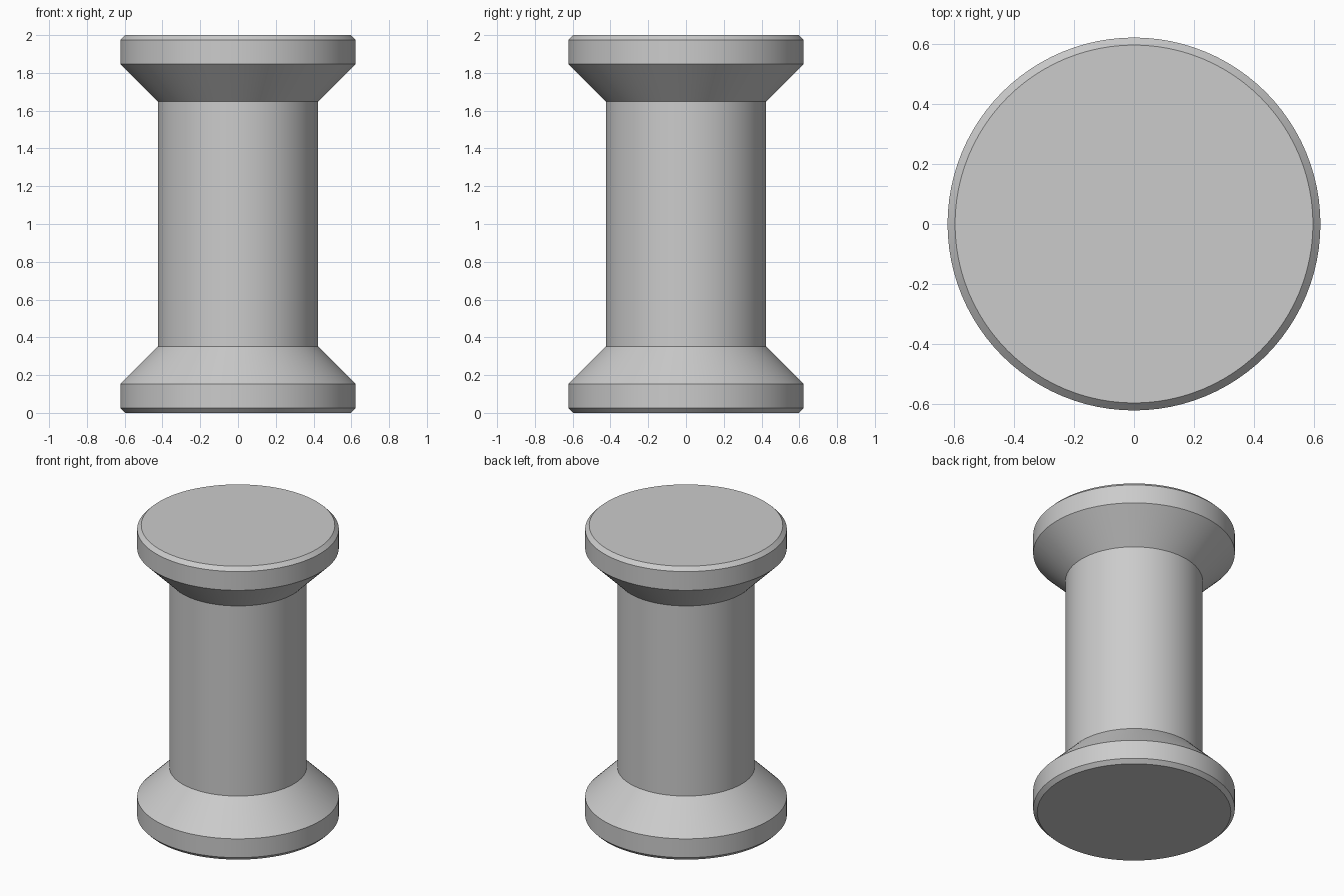
import bpy
import bmesh
import math

cube = bpy.data.objects.get("Cube")
if cube:
    bpy.data.objects.remove(cube, do_unlink=True)

SEGMENTS = 96
HEIGHT = 2.0
RIM_R, SHAFT_R, BEVEL = 0.623, 0.424, 0.025
RIM_TOP, CONE_TOP = 0.153, 0.352

grey = bpy.data.materials.new("light_grey")
grey.use_nodes = True
colour = (0.6, 0.6, 0.6, 1)
grey.diffuse_color = colour
grey.node_tree.nodes["Principled BSDF"].inputs["Base Color"].default_value = colour

# Lower half profile (radius, height), mirrored for the upper flange
lower = [(RIM_R - BEVEL, 0), (RIM_R, BEVEL), (RIM_R, RIM_TOP), (SHAFT_R, CONE_TOP)]
profile = lower + [(r, HEIGHT - z) for r, z in reversed(lower)]

# Lathe the spool body
bm = bmesh.new()
rings = []
for r, z in profile:
    ring = []
    for i in range(SEGMENTS):
        a = math.tau * i / SEGMENTS
        ring.append(bm.verts.new((r * math.cos(a), r * math.sin(a), z)))
    rings.append(ring)
for low, high in zip(rings, rings[1:]):
    for i in range(SEGMENTS):
        j = (i + 1) % SEGMENTS
        bm.faces.new((low[i], low[j], high[j], high[i]))

# Flat end caps
bm.faces.new(reversed(rings[0]))
bm.faces.new(rings[-1])

mesh = bpy.data.meshes.new("spool")
bm.to_mesh(mesh)
bm.free()
mesh.materials.append(grey)
spool = bpy.data.objects.new("spool", mesh)
bpy.context.collection.objects.link(spool)

# Smooth sides with crisp edges
bpy.ops.object.select_all(action="DESELECT")
spool.select_set(True)
bpy.context.view_layer.objects.active = spool
bpy.ops.object.shade_smooth_by_angle(angle=math.radians(30))
